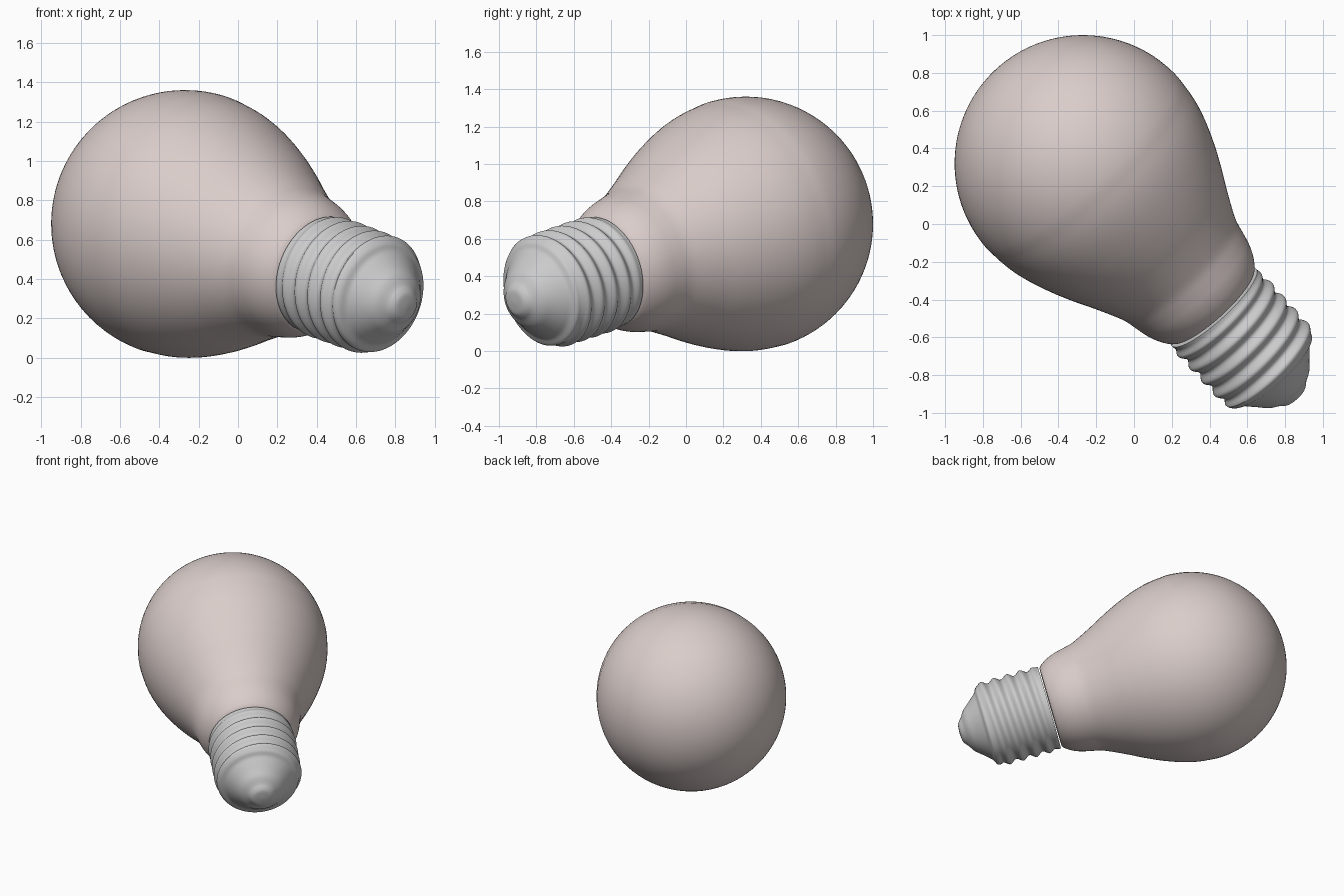
import bpy, bmesh
from math import sin, cos, pi
from mathutils import Vector, Matrix

if "Cube" in bpy.data.objects:
    bpy.data.objects.remove(bpy.data.objects["Cube"])

# Bulb frame: origin at the globe centre, local z runs along the axis to the cap
AXIS = Vector((0.653, -0.717, -0.243))
FRAME = Matrix.Translation((-0.27, 0.32, 0.68)) @ AXIS.to_track_quat('Z', 'Y').to_matrix().to_4x4()


def smooth_profile(pts, n):
    """Catmull-Rom curve through (axial, radius) points."""
    p = [Vector(q) for q in pts]
    p = [2 * p[0] - p[1]] + p + [2 * p[-1] - p[-2]]
    out = []
    for a, b, c, d in zip(p, p[1:], p[2:], p[3:]):
        for i in range(n):
            t = i / n
            out.append(0.5 * (2 * b + (c - a) * t + (2 * a - 5 * b + 4 * c - d) * t**2
                              + (3 * b - a - 3 * c + d) * t**3))
    return out + [p[-2]]


def revolve(name, profile, segs, ripple=lambda s, a: 0.0):
    """Turn a profile around the bulb axis, closing both ends at a pole."""
    bm = bmesh.new()
    rings = []
    for s, r in profile:
        ring = []
        for k in range(segs):
            a = 2 * pi * k / segs
            q = r + ripple(s, a)
            ring.append(bm.verts.new(FRAME @ Vector((q * cos(a), q * sin(a), s))))
        rings.append(ring)
    for lo, hi in zip(rings, rings[1:]):
        for k in range(segs):
            j = (k + 1) % segs
            bm.faces.new((lo[k], lo[j], hi[j], hi[k]))
    for ring, end in ((rings[0], profile[0][0]), (rings[-1], profile[-1][0])):
        pole = bm.verts.new(FRAME @ Vector((0, 0, end)))
        for k in range(segs):
            bm.faces.new((ring[k], ring[(k + 1) % segs], pole))
    bmesh.ops.recalc_face_normals(bm, faces=bm.faces)
    mesh = bpy.data.meshes.new(name)
    bm.to_mesh(mesh)
    bm.free()
    obj = bpy.data.objects.new(name, mesh)
    bpy.context.collection.objects.link(obj)
    bpy.ops.object.select_all(action='DESELECT')
    obj.select_set(True)
    bpy.context.view_layer.objects.active = obj
    bpy.ops.object.shade_smooth_by_angle(angle=0.7)
    return obj


# Glass globe: hemisphere, tapering shoulder and rounded neck
R = 0.68
dome = [Vector((-R * cos(pi / 2 * i / 32), R * sin(pi / 2 * i / 32))) for i in range(1, 32)]
neck = [(0, R), (0.13, 0.667), (0.25, 0.638), (0.38, 0.59), (0.5, 0.535), (0.6, 0.483),
        (0.7, 0.434), (0.78, 0.399), (0.85, 0.382), (0.92, 0.366), (0.98, 0.343),
        (1.03, 0.312), (1.05, 0.29)]
glass = revolve("glass_globe", dome + smooth_profile(neck, 4), 96)
mat = bpy.data.materials.new("frosted_glass")
mat.diffuse_color = (0.70, 0.61, 0.59, 1)
mat.use_nodes = True
mat.node_tree.nodes["Principled BSDF"].inputs["Base Color"].default_value = mat.diffuse_color
glass.data.materials.append(mat)


# Screw cap: helical thread fading out at rim and shoulder
def thread(s, a):
    fade = max(0.0, min(1, (s - 1.07) / 0.05, (1.54 - s) / 0.06))
    return 0.013 * fade * cos(2 * pi * s / 0.098 - a)


barrel = [Vector((1.06 + 0.44 * i / 60, 0.303 - 0.003 * i / 60)) for i in range(60)]
tail = [(1.50, 0.30), (1.53, 0.284), (1.548, 0.25), (1.575, 0.225), (1.62, 0.185),
        (1.66, 0.15), (1.69, 0.105), (1.708, 0.085), (1.722, 0.06), (1.728, 0.01)]
revolve("screw_cap", [Vector((1.06, 0.27))] + barrel + smooth_profile(tail, 4), 96, thread)
